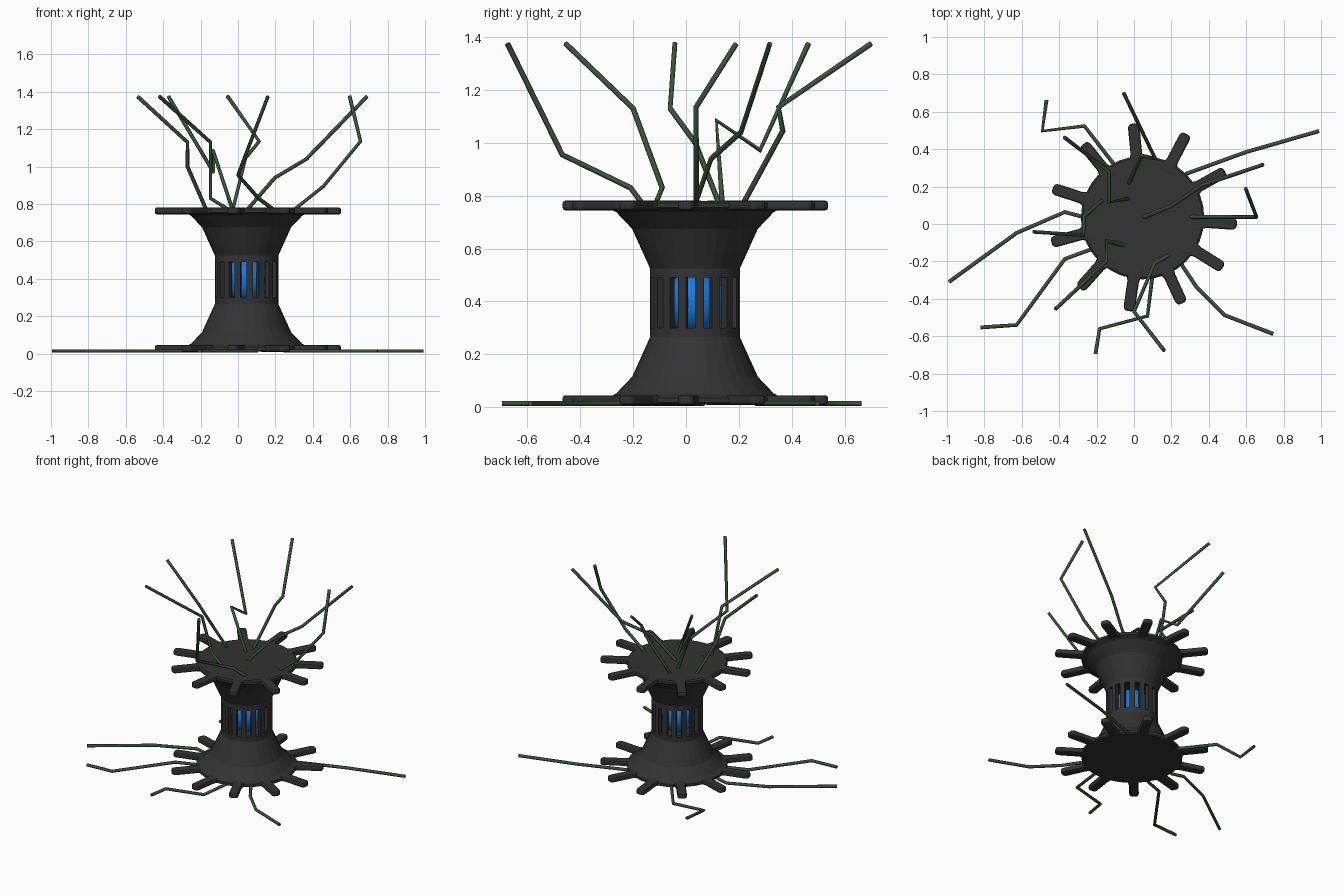
import bpy, bmesh
from math import sin, cos, pi, radians
from mathutils import Matrix, Vector

cube = bpy.data.objects.get("Cube")
if cube:
    bpy.data.objects.remove(cube)

CENTRE = Vector((0.046, 0.034, 0.395))   # middle of the spool
SIDES = 32


def material(name, rgb):
    m = bpy.data.materials.new(name)
    m.use_nodes = True
    m.diffuse_color = (*rgb, 1)
    bsdf = m.node_tree.nodes["Principled BSDF"]
    bsdf.inputs["Base Color"].default_value = (*rgb, 1)
    bsdf.inputs["Roughness"].default_value = 0.7
    return m


charcoal = material("charcoal", (0.033, 0.033, 0.033))
blue = material("bright blue", (0.008, 0.19, 0.72))
green = material("dark green", (0.036, 0.095, 0.034))


def finish(bm, name, mat):
    bmesh.ops.recalc_face_normals(bm, faces=bm.faces)
    mesh = bpy.data.meshes.new(name)
    bm.to_mesh(mesh)
    bm.free()
    mesh.materials.append(mat)
    obj = bpy.data.objects.new(name, mesh)
    bpy.context.collection.objects.link(obj)
    return obj


def prism(name, outline, z0, z1, mat):
    """Extrude a flat outline from z0 to z1."""
    bm = bmesh.new()
    face = bm.faces.new([bm.verts.new((x, y, z0)) for x, y in outline])
    top = bmesh.ops.extrude_face_region(bm, geom=[face])["geom"]
    moved = [v for v in top if isinstance(v, bmesh.types.BMVert)]
    bmesh.ops.translate(bm, verts=moved, vec=(0, 0, z1 - z0))
    return finish(bm, name, mat)


# Flared ends, each with a hollow facing the cage
half_profile = [(0, .385), (.32, .385), (.33, .378), (.33, .36), (.298, .343),
                (.238, .28), (.17, .13), (.17, .095), (.14, .095), (.14, .12), (0, .12)]
for name, side in (("top_flare", 1), ("bottom_flare", -1)):
    bm = bmesh.new()
    points = [bm.verts.new((r, 0, side * z)) for r, z in half_profile]
    edges = [bm.edges.new(pair) for pair in zip(points, points[1:])]
    bmesh.ops.spin(bm, geom=points + edges, axis=(0, 0, 1), cent=(0, 0, 0),
                   angle=2 * pi, steps=SIDES, use_duplicate=False)
    bmesh.ops.remove_doubles(bm, verts=bm.verts, dist=0.0005)
    finish(bm, name, charcoal).location = CENTRE

# Cage bars around the waist, leaving equal slots between them
step = 2 * pi / SIDES
for i in range(0, SIDES, 2):
    a, b = i * step, (i + 1) * step
    outline = [(r * cos(t), r * sin(t)) for r, t in ((.14, a), (.17, a), (.17, b), (.14, b))]
    prism("cage_bar", outline, -.096, .096, charcoal).location = CENTRE

# Glowing ball inside the cage
bm = bmesh.new()
bmesh.ops.create_uvsphere(bm, u_segments=32, v_segments=16, radius=.12)
ball = finish(bm, "core_ball", blue)
ball.location = CENTRE
ball.data.shade_smooth()

# Spokes around both rims
half = [(.27, .055), (.345, .031), (.49, .031), (.505, .019)]
outline = half + [(x, -y) for x, y in reversed(half)]
for level, name in ((.368, "top_spoke"), (-.368, "bottom_spoke")):
    for i in range(11):
        spoke = prism(name, outline, -.018, .018, charcoal)
        spoke.matrix_world = (Matrix.Translation(CENTRE + Vector((0, 0, level)))
                              @ Matrix.Rotation(radians(-4 + 33.2 * i), 4, 'Z'))
        bevel = spoke.modifiers.new("rounded", 'BEVEL')
        bevel.width = .011
        bevel.segments = 2


# Bent wires
def wire(name, points):
    curve = bpy.data.curves.new(name, 'CURVE')
    curve.dimensions = '3D'
    curve.bevel_depth = .0105
    curve.bevel_resolution = 1
    curve.use_fill_caps = True
    line = curve.splines.new('POLY')
    line.points.add(len(points) - 1)
    for p, co in zip(line.points, points):
        p.co = (*co, 1)
    curve.materials.append(green)
    bpy.context.collection.objects.link(bpy.data.objects.new(name, curve))


START, END = .77, 1.375
upper_wires = [
    [(.19, -.165, START), (.11, -.21, .83), (0, -.468, .955), (.16, -.675, END)],
    [(-.05, -.115, START), (-.147, -.09, .83), (-.147, -.2, 1.13), (-.42, -.455, END)],
    [(-.17, .125, START), (-.27, .035, 1), (-.27, -.06, 1.13), (-.537, -.042, END)],
    [(.3, .038, START), (.457, .038, .895), (.655, .038, 1.135), (.597, .19, END)],
    [(.05, .035, START), (.197, .095, .94), (.365, .208, 1.04), (.69, .317, END)],
    [(-.03, .137, START), (-.133, .115, 1.085), (-.133, .28, .972), (-.372, .463, END)],
    [(-.028, .216, START), (.04, .366, 1.045), (.113, .35, 1.135), (-.055, .7, END)],
]
for points in upper_wires:
    wire("upper_wire", points)

ground_wires = [
    [(.275, .267), (.6, .385), (.99, .497)],
    [(.25, -.21), (.334, -.337), (.484, -.487), (.745, -.588)],
    [(.1, -.265), (.072, -.492), (-.184, -.56), (-.206, -.695)],
    [(-.21, -.128), (-.37, -.187), (-.628, -.54), (-.82, -.553)],
    [(-.28, .04), (-.37, .064), (-.628, -.048), (-.99, -.31)],
    [(-.104, .315), (-.265, .524), (-.49, .497), (-.468, .663)],
]
for points in ground_wires:
    wire("ground_wire", [(x, y, .014) for x, y in points])
